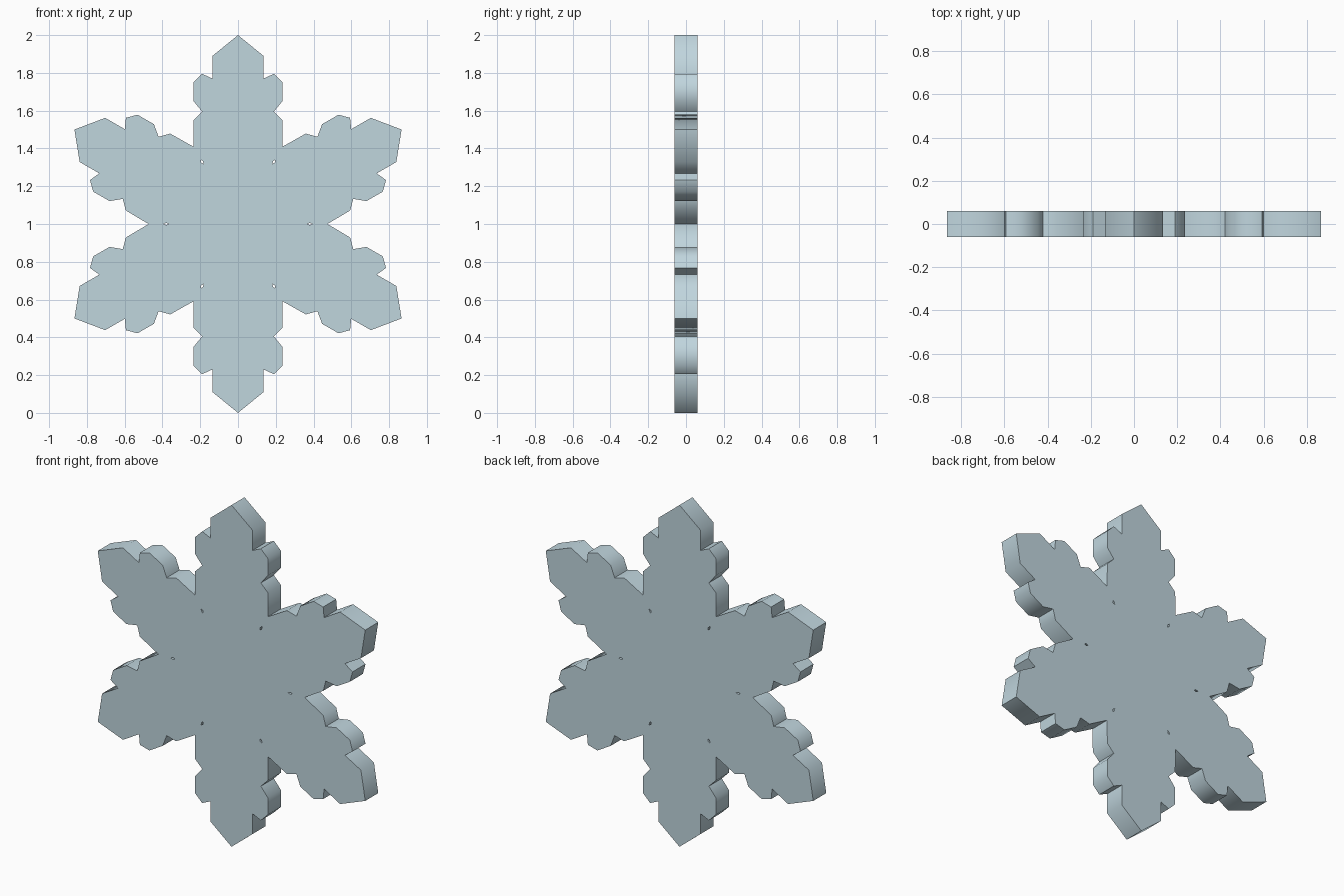
import bpy, bmesh, math
from mathutils import Matrix

if "Cube" in bpy.data.objects:
    bpy.data.objects.remove(bpy.data.objects["Cube"])

# Right half of one arm, from tip to valley: (sideways, outward)
half = [(0, 1.0), (0.135, 0.89), (0.135, 0.77), (0.19, 0.795), (0.235, 0.75),
        (0.235, 0.65), (0.19, 0.595), (0.235, 0.55), (0.2365, 0.41)]
arm = [(-x, y) for x, y in reversed(half[1:-1])] + half


def spin(points, angle):
    c, s = math.cos(angle), math.sin(angle)
    return [(x * c + y * s, y * c - x * s) for x, y in points]


def add_loop(curve, points):
    spline = curve.splines.new('POLY')
    spline.points.add(len(points) - 1)
    for p, (x, y) in zip(spline.points, points):
        p.co = (x, y, 0, 1)
    spline.use_cyclic_u = True


# Extruded outline with six tiny pinholes
curve = bpy.data.curves.new("snowflake_outline", 'CURVE')
curve.dimensions = '2D'
curve.fill_mode = 'BOTH'
curve.extrude = 0.06
outline = []
for i in range(6):
    outline += spin(arm, i * math.pi / 3)
add_loop(curve, outline)
pinhole = [(-0.006, 0.38), (0, 0.366), (0.006, 0.38), (0, 0.394)]
for i in range(6):
    add_loop(curve, spin(pinhole, math.pi / 6 + i * math.pi / 3))

# Turn the outline into a standing mesh
flake = bpy.data.objects.new("snowflake", curve)
bpy.context.collection.objects.link(flake)
bpy.context.view_layer.objects.active = flake
flake.select_set(True)
bpy.ops.object.convert(target='MESH')
flake = bpy.context.object
flake.name = "snowflake"
mesh = flake.data
bm = bmesh.new()
bm.from_mesh(mesh)
bmesh.ops.remove_doubles(bm, verts=bm.verts, dist=0.0005)
bm.transform(Matrix.Translation((0, 0, 1)) @ Matrix.Rotation(math.pi / 2, 4, 'X'))
bmesh.ops.recalc_face_normals(bm, faces=bm.faces)
bm.to_mesh(mesh)
bm.free()

# Pale ice blue
ice = bpy.data.materials.new("pale_ice_blue")
ice.diffuse_color = (0.53, 0.67, 0.73, 1)
ice.use_nodes = True
ice.node_tree.nodes["Principled BSDF"].inputs["Base Color"].default_value = ice.diffuse_color
mesh.materials.clear()
mesh.materials.append(ice)
bpy.ops.object.shade_smooth_by_angle(angle=math.radians(60))
